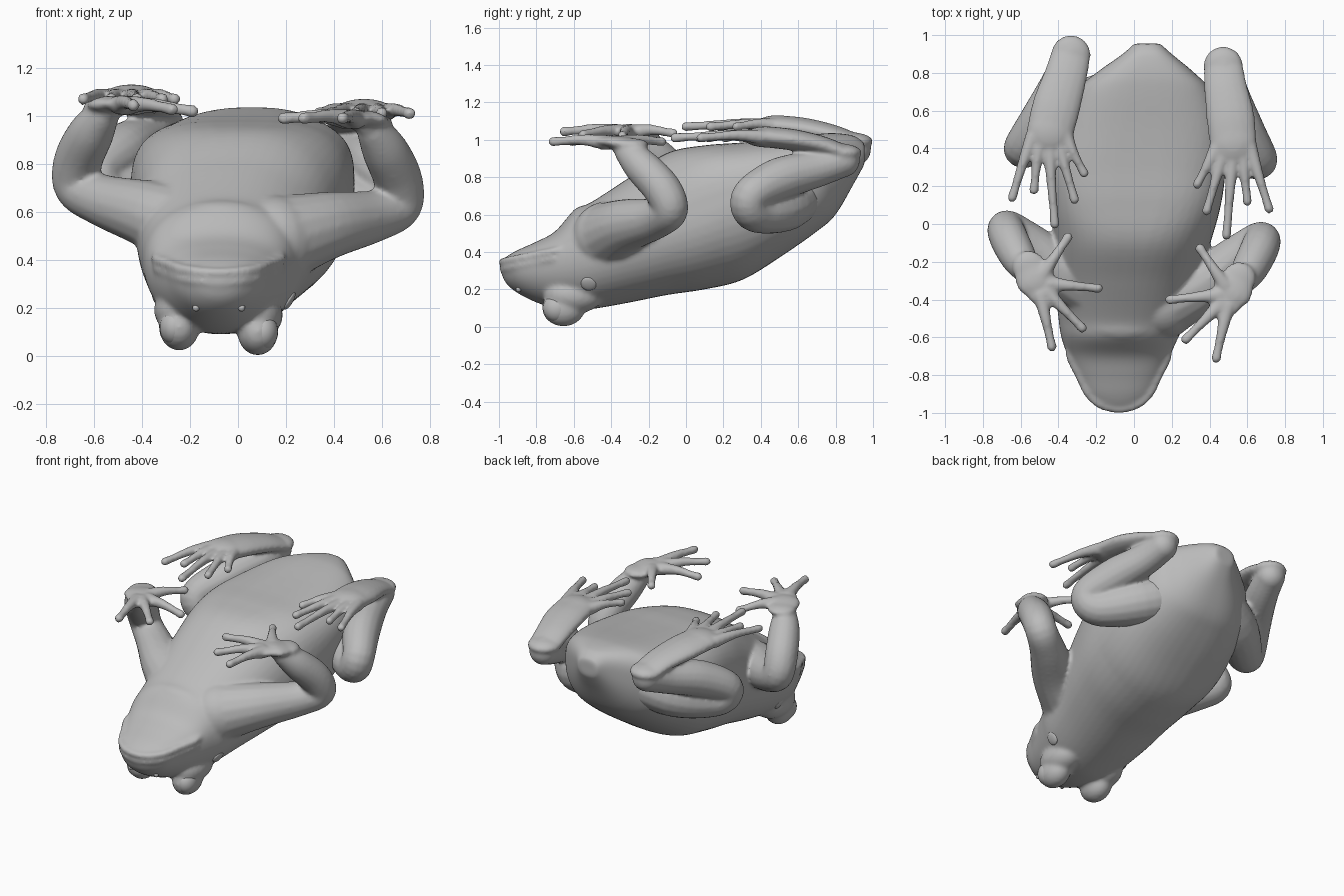
import bpy, bmesh, math
from mathutils import Vector, Matrix

cube = bpy.data.objects.get("Cube")
if cube:
    bpy.data.objects.remove(cube, do_unlink=True)

skin = bpy.data.materials.new("plain grey")
skin.use_nodes = True
GREY = (0.5, 0.5, 0.5, 1)
skin.diffuse_color = GREY
skin.node_tree.nodes["Principled BSDF"].inputs["Base Color"].default_value = GREY


def spline(pts, steps):
    """Smooth path through tuples of any length."""
    out = []
    for i in range(len(pts) - 1):
        a, b, c, d = (Vector(pts[min(max(k, 0), len(pts) - 1)]) for k in range(i - 1, i + 3))
        for s in range(steps):
            t = s / steps
            out.append(b + (c - a) * (t / 2) + (a * 2 - b * 5 + c * 4 - d) * (t * t / 2)
                       + (b * 3 - a - c * 3 + d) * (t ** 3 / 2))
    return out + [Vector(pts[-1])]


def loft(bm, rings):
    rows = [[bm.verts.new(p) for p in ring] for ring in rings]
    n = len(rows[0])
    for a, b in zip(rows, rows[1:]):
        for i in range(n):
            bm.faces.new((a[i], a[(i + 1) % n], b[(i + 1) % n], b[i]))
    bm.faces.new(rows[0])
    bm.faces.new(rows[-1])


def ball(bm, centre, size):
    m = Matrix.Translation(centre) @ Matrix.Diagonal((*size, 1))
    bmesh.ops.create_uvsphere(bm, u_segments=24, v_segments=16, radius=1, matrix=m)


def tube(bm, pts, warp, flat=1.0, steps=6):
    """Round-ended limb through (x, y, z, radius) points."""
    path = spline([(*warp(p[:3]), p[3]) for p in pts], steps)
    pos = [Vector(p[:3]) for p in path]
    rings, u = [], None
    for i, p in enumerate(pos):
        t = (pos[min(i + 1, len(pos) - 1)] - pos[max(i - 1, 0)]).normalized()
        u = t.cross(Vector((0, 0, 1))) if u is None else u - t * u.dot(t)
        u.normalize()
        v = u.cross(t)
        r = path[i][3]
        rings.append([p + u * r * math.cos(a) + v * r * flat * math.sin(a)
                      for a in (math.tau * k / 16 for k in range(16))])
        if i in (0, len(pos) - 1):
            ball(bm, p, (r, r, r * flat))
    loft(bm, rings)


def digit(bm, base, tip, thick, warp):
    a, b = Vector(base), Vector(tip)
    bend = Vector((0, 0, 0.012))
    tube(bm, [(*a, thick), (*(a.lerp(b, 0.4) + bend), thick * 0.72),
              (*(a.lerp(b, 0.8) + bend * 0.4), thick * 0.58), (*b, thick * 0.66)], warp)


def finish(name, bm, voxel=None, relax=0):
    bmesh.ops.recalc_face_normals(bm, faces=bm.faces)
    mesh = bpy.data.meshes.new(name)
    bm.to_mesh(mesh)
    bm.free()
    ob = bpy.data.objects.new(name, mesh)
    bpy.context.scene.collection.objects.link(ob)
    bpy.ops.object.select_all(action='DESELECT')
    ob.select_set(True)
    bpy.context.view_layer.objects.active = ob
    if voxel:
        rm = ob.modifiers.new("Blend", 'REMESH')
        rm.mode = 'VOXEL'
        rm.voxel_size = voxel
        sm = ob.modifiers.new("Relax", 'SMOOTH')
        sm.factor, sm.iterations = 0.5, relax
        bpy.ops.object.modifier_apply(modifier="Blend")
        bpy.ops.object.modifier_apply(modifier="Relax")
    ob.data.materials.clear()
    ob.data.materials.append(skin)
    bpy.ops.object.shade_smooth()


def same(p):
    return tuple(p)


def right_arm(p):
    return (-p[0], p[1] + 0.06, p[2] + 0.06 + (p[0] - 0.5) * 0.1)


def right_leg(p):
    return (-p[0] + 0.07 + 0.14 * max(0, p[1] - 0.35), p[1] + 0.06, p[2] + 0.06)


# Torso and head: y, centre x, bottom z, widest z, top z, half width, squareness
SECTIONS = [
    (-0.985, -0.08, 0.28, 0.325, 0.35, 0.05, 2.2),
    (-0.96, -0.08, 0.23, 0.33, 0.375, 0.11, 2.2),
    (-0.9, -0.08, 0.18, 0.335, 0.41, 0.175, 2.2),
    (-0.8, -0.08, 0.13, 0.35, 0.455, 0.225, 2.2),
    (-0.7, -0.08, 0.10, 0.365, 0.51, 0.27, 2.2),
    (-0.6, -0.075, 0.09, 0.38, 0.62, 0.31, 2.2),
    (-0.5, -0.06, 0.095, 0.41, 0.67, 0.34, 2.2),
    (-0.3, -0.04, 0.13, 0.47, 0.80, 0.38, 2.3),
    (-0.1, -0.01, 0.17, 0.53, 0.93, 0.415, 2.6),
    (0.1, 0.01, 0.20, 0.60, 0.97, 0.45, 3.2),
    (0.3, 0.02, 0.25, 0.68, 0.985, 0.465, 3.2),
    (0.5, 0.04, 0.37, 0.75, 1.005, 0.435, 3.0),
    (0.7, 0.05, 0.51, 0.81, 1.03, 0.36, 2.8),
    (0.8, 0.06, 0.60, 0.85, 1.035, 0.26, 2.8),
    (0.9, 0.07, 0.77, 0.91, 1.02, 0.13, 2.6),
    (0.955, 0.07, 0.87, 0.93, 0.98, 0.07, 2.4),
]
body = bmesh.new()
rings = []
for y, cx, low, mid, top, wide, square in spline(SECTIONS, 6):
    ring = []
    back_round = 0.97 - 0.17 * min(max((y - 0.2) / 0.4, 0), 1)
    for k in range(48):
        c, s = math.cos(math.tau * k / 48), math.sin(math.tau * k / 48)
        e = 2 / square if s > 0 else back_round
        height = (top - mid) if s > 0 else (mid - low)
        ring.append((cx + wide * math.copysign(abs(c) ** e, c), y,
                     mid + height * math.copysign(abs(s) ** e, s)))
    rings.append(ring)
loft(body, rings)

# Lips: two rolls with the mouth line between them
half = [(0.25, -0.62, 0.40), (0.26, -0.7, 0.385), (0.213, -0.8, 0.365),
        (0.163, -0.9, 0.345), (0.093, -0.96, 0.332)]
mouth = [(-x, y, z) for x, y, z in half] + [(0, -0.98, 0.326)] + half[::-1]
for lift, roll in ((-0.02, 0.017), (0.02, 0.021)):
    tube(body, [(x - 0.08, y, z + lift, roll) for x, y, z in mouth], same)

# Eye mounds with the brow running back from them, and the throat fold
for x, z in ((0.082, 0.10), (-0.245, 0.12)):
    ball(body, (x, -0.655, z), (0.085, 0.115, 0.098))
    ball(body, (x, -0.60, z + 0.07), (0.105, 0.16, 0.10))
ball(body, (-0.07, -0.53, 0.56), (0.22, 0.10, 0.09))

# Arms
ARM = [(0.15, -0.42, 0.48, 0.19), (0.36, -0.32, 0.54, 0.145), (0.56, -0.16, 0.58, 0.11),
       (0.67, -0.085, 0.63, 0.098), (0.665, -0.13, 0.74, 0.102), (0.61, -0.24, 0.86, 0.095),
       (0.56, -0.32, 0.94, 0.068), (0.54, -0.35, 0.965, 0.05)]
PALM = [(0.555, -0.29, 0.975, 0.09), (0.52, -0.36, 0.985, 0.105), (0.495, -0.41, 0.99, 0.08)]
FINGERS = [(0.35, -0.13), (0.19, -0.40), (0.275, -0.61), (0.435, -0.71)]
for warp in (same, right_arm):
    tube(body, ARM, warp)
    tube(body, PALM, warp, flat=0.36)
    for x, y in FINGERS:
        start = Vector((0.51, -0.37, 0.985)).lerp(Vector((x, y, 0.99)), 0.2)
        digit(body, start, (x, y, 0.99), 0.042, warp)
finish("torso_and_arms", body, 0.012, 7)

# Hind legs: thigh, folded shank, long flat foot and five toes
LEG = [(0.10, 0.67, 0.78, 0.13), (0.40, 0.54, 0.655, 0.14), (0.60, 0.37, 0.615, 0.11),
       (0.66, 0.345, 0.70, 0.10), (0.575, 0.5, 0.79, 0.115), (0.505, 0.70, 0.845, 0.10),
       (0.475, 0.84, 0.89, 0.09)]
FOOT = [(0.472, 0.835, 0.93, 0.105), (0.485, 0.72, 0.97, 0.115), (0.51, 0.57, 1.0, 0.128),
        (0.525, 0.43, 1.015, 0.125)]
TOES = [(0.335, 0.21), (0.385, 0.07), (0.49, -0.06), (0.60, 0.12), (0.715, 0.08)]
for name, warp in (("hind_leg_left", same), ("hind_leg_right", right_leg)):
    leg = bmesh.new()
    tube(leg, LEG, warp)
    tube(leg, FOOT, warp, flat=0.45)
    for i, (x, y) in enumerate(TOES):
        digit(leg, (0.435 + 0.045 * i, 0.40, 1.015), (x, y, 1.01), 0.04, warp)
    finish(name, leg, 0.011, 7)

# Eyeballs, nostrils and eardrums on both sides of the head
for side, label in ((1, "left"), (-1, "right")):
    cx = -0.08
    drop = 0 if side > 0 else 0.02
    eye = bmesh.new()
    ball(eye, (cx + side * 0.185, -0.69, 0.10 + drop), (0.062, 0.075, 0.075))
    finish("eyeball_" + label, eye)

    nostril = bmesh.new()
    ball(nostril, (cx + side * 0.095, -0.895, 0.20), (0.015, 0.015, 0.015))
    finish("nostril_" + label, nostril)

    drum = bmesh.new()
    ball(drum, (0, 0, 0), (0.042, 0.042, 0.014))
    facing = Vector((side * 0.85, -0.1, -0.5)).to_track_quat('Z', 'Y').to_matrix().to_4x4()
    place = Matrix.Translation((-0.06 + side * 0.275, -0.52, 0.23)) @ facing
    bmesh.ops.transform(drum, matrix=place, verts=drum.verts)
    finish("eardrum_" + label, drum)
